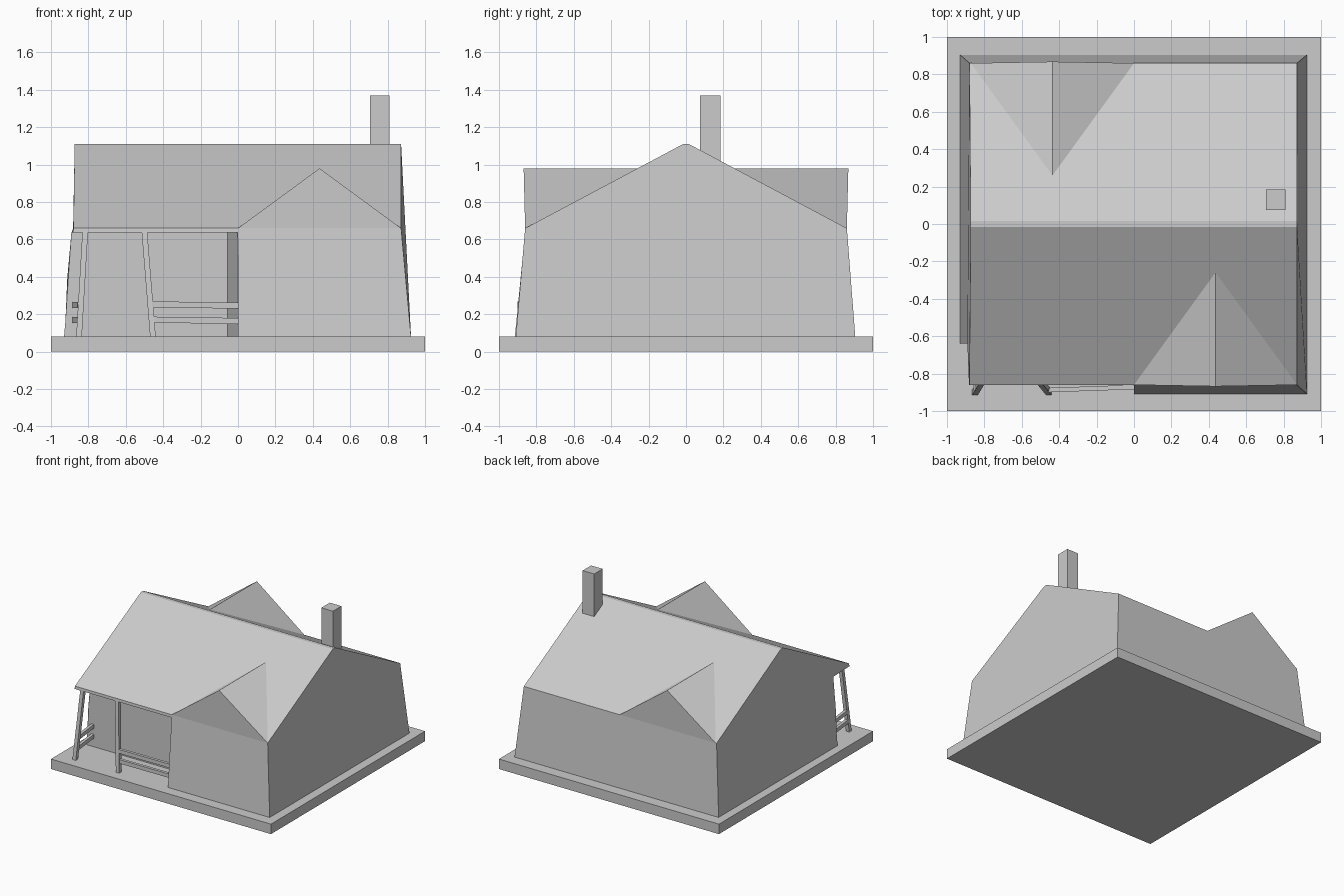
import bpy

if "Cube" in bpy.data.objects:
    bpy.data.objects.remove(bpy.data.objects["Cube"])


def make_mesh(name, verts, faces):
    me = bpy.data.meshes.new(name)
    me.from_pydata(verts, [], faces)
    me.update()
    ob = bpy.data.objects.new(name, me)
    bpy.context.collection.objects.link(ob)
    return ob


def loft(name, a, b):
    """Closed solid between two matching loops (loop a is wound clockwise as seen from b)."""
    n = len(a)
    faces = [tuple(range(n)), tuple(range(2 * n - 1, n - 1, -1))]
    faces += [(i, i + n, (i + 1) % n + n, (i + 1) % n) for i in range(n)]
    return make_mesh(name, a + b, faces)


def box(name, x0, x1, y0, y1, z0, z1):
    a = [(x0, y0), (x0, y1), (x1, y1), (x1, y0)]
    return loft(name, [(x, y, z0) for x, y in a], [(x, y, z1) for x, y in a])


def post(name, foot, head, w=0.015):
    """Leaning square post with level ends."""
    c = [(-w, -w), (-w, w), (w, w), (w, -w)]
    return loft(name, *[[(p[0] + i, p[1] + j, p[2]) for i, j in c] for p in (foot, head)])


def rail_x(name, p, q, h=0.016, d=0.012):
    c = [(-d, -h), (d, -h), (d, h), (-d, h)]
    c = c[::-1]
    return loft(name, *[[(e[0], e[1] + i, e[2] + j) for i, j in c] for e in (p, q)])


def rail_y(name, p, q, h=0.016, d=0.012):
    c = [(-d, -h), (d, -h), (d, h), (-d, h)]
    return loft(name, *[[(e[0] + i, e[1], e[2] + j) for i, j in c] for e in (p, q)])


# Ground slab
box("base_slab", -1, 1, -1, 1, 0, 0.082)

# House body: gabled section with walls that lean inward
section = [(-0.91, 0.08), (-0.86, 0.66), (-0.015, 1.11),
           (0.015, 1.11), (0.86, 0.66), (0.905, 0.08)]
left_x = {0.08: -0.93, 0.66: -0.88, 1.11: -0.873}
right_x = {0.08: 0.925, 0.66: 0.872, 1.11: 0.872}
section = section[::-1]
body = loft("house_body", [(left_x[z], y, z) for y, z in section],
            [(right_x[z], y, z) for y, z in section])

# Porch recess cut out of the front left corner
plan = [(-1.2, -1.2), (-1.2, -0.64), (-0.055, -0.64), (0, -0.87), (0, -1.2)]
cutter = loft("porch_cutter", [(x, y, 0.0) for x, y in plan],
              [(x, y, 0.637) for x, y in plan])
cutter.hide_render = True
cutter.display_type = 'WIRE'
cut = body.modifiers.new("porch_cut", 'BOOLEAN')
cut.operation = 'DIFFERENCE'
cut.solver = 'EXACT'
cut.object = cutter
bpy.context.view_layer.objects.active = body
bpy.ops.object.modifier_apply(modifier=cut.name)
bpy.data.objects.remove(cutter)

# Cross gables: front right, and the same turned half round for back left
gable = [(0, -0.86, 0.66), (0.872, -0.86, 0.66), (0.436, -0.868, 0.98),
         (0.436, -0.245, 0.98), (0, -0.55, 0.825), (0.872, -0.55, 0.825)]
gable_faces = [(0, 1, 2), (0, 2, 3, 4), (1, 5, 3, 2)]
for name, s in (("front_gable", 1), ("back_gable", -1)):
    make_mesh(name, [(s * x, s * y, z) for x, y, z in gable], gable_faces)

# Chimney
box("chimney", 0.705, 0.81, 0.075, 0.185, 0.95, 1.37)

# Porch posts
post("corner_post", (-0.85, -0.90, 0.08), (-0.817, -0.845, 0.64))
post("middle_post", (-0.455, -0.90, 0.08), (-0.50, -0.845, 0.64))

# Porch railings
for i, z in enumerate((0.168, 0.25)):
    rail_x(f"front_rail_{i}", (-0.46, -0.888, z + 0.003), (0.0, -0.872, z - 0.004))
    rail_y(f"side_rail_{i}", (-0.845, -0.89, z), (-0.875, -0.63, z))
